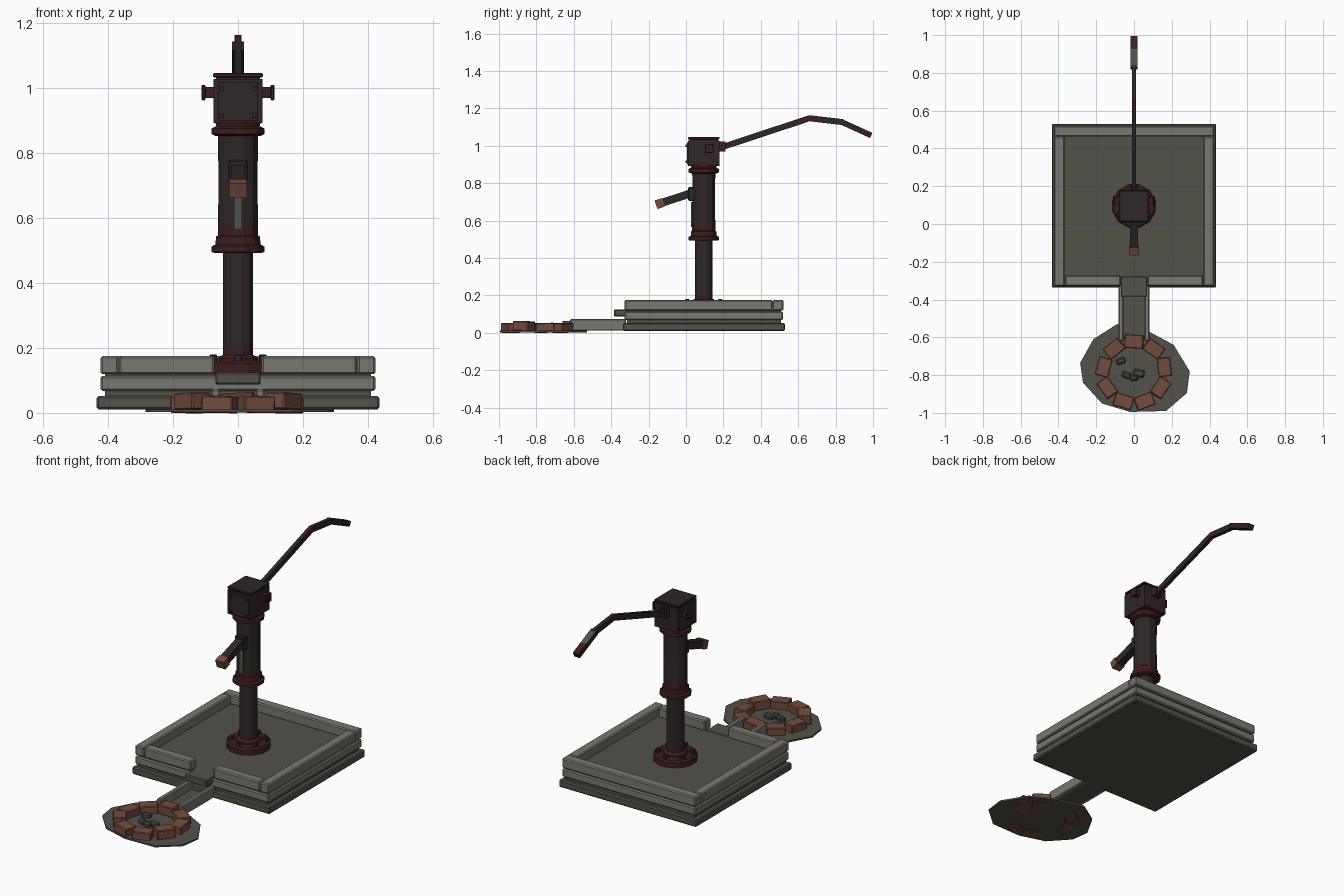
import bpy, bmesh, math, random
from mathutils import Matrix, Vector

random.seed(4)
cube = bpy.data.objects.get("Cube")
if cube:
    bpy.data.objects.remove(cube, do_unlink=True)


def material(name, r, g, b):
    m = bpy.data.materials.new(name)
    m.use_nodes = True
    m.diffuse_color = (r, g, b, 1)
    bsdf = next(n for n in m.node_tree.nodes if n.type == 'BSDF_PRINCIPLED')
    bsdf.inputs["Base Color"].default_value = (r, g, b, 1)
    return m


IRON = material("dark iron", .028, .020, .021)
RUST = material("dark rust", .048, .013, .013)
BRICK = material("brick brown", .17, .072, .047)
STONE = material("light stone", .19, .185, .16)
SLAB = material("dark stone", .085, .083, .066)
ROCK = material("grey rock", .06, .06, .052)
CY = 0.095  # y of the pump axis


def finish(bm, name, mats, rule=None, bevel=0):
    bmesh.ops.recalc_face_normals(bm, faces=bm.faces)
    mesh = bpy.data.meshes.new(name)
    if rule:
        for f in bm.faces:
            f.material_index = rule(f)
    bm.to_mesh(mesh)
    bm.free()
    for m in mats:
        mesh.materials.append(m)
    ob = bpy.data.objects.new(name, mesh)
    bpy.context.collection.objects.link(ob)
    if bevel:
        mod = ob.modifiers.new("Bevel", 'BEVEL')
        mod.width, mod.segments = bevel, 1
    return ob


def box(name, x, y, z, mat, bevel=0, turn=None):
    """Box from (min, max) ranges, optionally turned about its centre."""
    bm = bmesh.new()
    mid = Vector([sum(r) / 2 for r in (x, y, z)])
    size = [r[1] - r[0] for r in (x, y, z)]
    m = Matrix.Translation(mid) @ (turn or Matrix()) @ Matrix.Diagonal((*size, 1))
    bmesh.ops.create_cube(bm, size=1, matrix=m)
    return finish(bm, name, [mat], bevel=bevel)


def lathe(name, profile, mats, sides=12, rule=None):
    """Stack of rings (radius, z) about the pump axis."""
    bm = bmesh.new()
    rings = []
    for r, z in profile:
        angles = [math.tau * (i + .5) / sides for i in range(sides)]
        rings.append([bm.verts.new((r * math.cos(a), CY + r * math.sin(a), z)) for a in angles])
    for lo, hi in zip(rings, rings[1:]):
        for i in range(sides):
            j = (i + 1) % sides
            bm.faces.new((lo[i], lo[j], hi[j], hi[i]))
    bm.faces.new(rings[0])
    bm.faces.new(rings[-1])
    return finish(bm, name, mats, rule)


def bar(name, path, thick, width, mats, rule=None):
    """Bent bar following (y, z) points in the side plane."""
    bm = bmesh.new()
    pts = [Vector(p) for p in path]
    rings = []
    for i, p in enumerate(pts):
        d = (pts[min(i + 1, len(pts) - 1)] - pts[max(i - 1, 0)]).normalized()
        n = Vector((-d.y, d.x)) * thick / 2
        w = width / 2
        rings.append([bm.verts.new((sx * w, p.x + s * n.x, p.y + s * n.y))
                      for sx, s in ((-1, -1), (1, -1), (1, 1), (-1, 1))])
    for a, b in zip(rings, rings[1:]):
        for i in range(4):
            j = (i + 1) % 4
            bm.faces.new((a[i], a[j], b[j], b[i]))
    bm.faces.new(rings[0])
    bm.faces.new(rings[-1])
    return finish(bm, name, mats, rule)


# Stone platform: footing, core, courses and floor
box("platform_footing", (-.435, .435), (-.337, .53), (.01, .052), SLAB, .006)
box("platform_core", (-.41, .41), (-.315, .507), (.05, .119), SLAB)
box("platform_course", (-.423, .423), (-.328, .518), (.068, .114), STONE, .006)
box("platform_floor", (-.40, .40), (-.30, .49), (.117, .122), SLAB)

# Raised rim with a gap at the front for the drain
rim_z = (.119, .175)
box("rim_back", (-.423, .423), (.463, .52), rim_z, STONE, .006)
for side, s in (("left", 1), ("right", -1)):
    box("rim_" + side, sorted((s * .368, s * .423)), (-.328, .462), rim_z, STONE, .006)
    box("rim_front_" + side, sorted((s * .072, s * .366)), (-.328, -.272), rim_z, STONE, .006)

# Drain lip and channel
box("drain_lip", (-.07, .07), (-.385, -.275), (.087, .125), SLAB, .005)
box("channel_floor", (-.075, .075), (-.61, -.31), (.012, .025), SLAB)
for side, s in (("left", 1), ("right", -1)):
    box("channel_wall_" + side, sorted((s * .055, s * .082)), (-.62, -.32), (.011, .073), STONE, .005)

# Irregular ground slab under the basin
outline = [(-.09, -.53), (.08, -.57), (.21, -.64), (.295, -.78), (.28, -.895), (.17, -.99),
           (-.02, -.995), (-.17, -.95), (-.27, -.84), (-.285, -.735), (-.215, -.61)]
bm = bmesh.new()
base = bm.faces.new([bm.verts.new((x, y, .002)) for x, y in outline])
top = bmesh.ops.extrude_face_region(bm, geom=[base])
bmesh.ops.translate(bm, vec=(0, 0, .009), verts=[v for v in top["geom"] if isinstance(v, bmesh.types.BMVert)])
finish(bm, "basin_slab", [SLAB])

# Ring of bricks
for i in range(9):
    a = math.radians(90 + 40 * i)
    x, y = .163 * math.cos(a), -.785 + .163 * math.sin(a)
    tilt = Matrix.Rotation(a + random.uniform(-.12, .12), 4, 'Z') @ Matrix.Rotation(random.uniform(-.05, .05), 4, 'X')
    low = 0 if i % 3 else .01
    box(f"basin_brick_{i + 1}", (x - .036, x + .036), (y - .05, y + .05), (low, low + .052), BRICK, .004, tilt)

# Small stones in the basin
for i, (x, y, s) in enumerate([(-.07, -.725, .05), (-.04, -.80, .05), (.025, -.79, .06), (.0, -.815, .045)]):
    box(f"basin_stone_{i + 1}", (x - s / 2, x + s / 2), (y - s / 3, y + s / 3), (.005, .035), ROCK, .008,
        Matrix.Rotation(random.uniform(-.6, .6), 4, 'Z'))

# Foot flange with bolts
lathe("foot_flange", [(.117, .12), (.117, .152), (.108, .16)], [RUST])
lathe("foot_collar", [(.065, .155), (.065, .168), (.05, .178)], [RUST])
for i in range(6):
    a = math.tau * (i + .5) / 6
    x, y = .088 * math.cos(a), CY + .088 * math.sin(a)
    box(f"foot_bolt_{i + 1}", (x - .012, x + .012), (y - .012, y + .012), (.155, .18), IRON, .003)

# Column, with rust near the foot and the joints
lathe("lower_column", [(.048, .15), (.048, .2), (.048, .5)], [IRON, RUST],
      rule=lambda f: int(f.calc_center_median().z < .2))
lathe("middle_flange", [(.075, .492), (.084, .496), (.084, .512), (.072, .518), (.07, .542), (.06, .55)], [RUST])
lathe("upper_column", [(.064, .53), (.064, .575), (.062, .7), (.064, .86)], [IRON, RUST],
      rule=lambda f: int(f.calc_center_median().z < .575))
lathe("upper_flange", [(.07, .852), (.084, .858), (.084, .876), (.07, .882)], [RUST])
lathe("head_neck", [(.068, .878), (.074, .9)], [RUST])

# Pump head, lid and face bolts
bm = bmesh.new()
bmesh.ops.create_cube(bm, size=1, matrix=Matrix.Translation((0, CY, .96)) @ Matrix.Diagonal((.15, .168, .136, 1)))
bmesh.ops.bisect_plane(bm, geom=bm.verts[:] + bm.edges[:] + bm.faces[:], plane_co=(0, 0, .905), plane_no=(0, 0, 1))
finish(bm, "pump_head", [IRON, RUST], lambda f: int(f.calc_center_median().z < .905))
box("head_lid_seat", (-.068, .068), (CY - .075, CY + .075), (1.025, 1.034), RUST)
box("head_lid", (-.077, .077), (CY - .083, CY + .083), (1.033, 1.046), IRON, .003)
box("head_face_plate", (-.062, .062), (.005, .013), (.90, 1.018), IRON)
for i, (x, z) in enumerate([(-.05, .915), (.05, .915), (-.05, 1.0), (.05, 1.0)]):
    box(f"head_bolt_{i + 1}", (x - .007, x + .007), (-.002, .01), (z - .007, z + .007), RUST)

# Side pivots
for side, s in (("left", 1), ("right", -1)):
    box("pivot_" + side, sorted((s * .07, s * .102)), (.108, .142), (.97, 1.004), RUST)
    box("pivot_cap_" + side, sorted((s * .1, s * .112)), (.102, .148), (.962, 1.01), RUST, .003)

# Handle bracket, arm and grip
for side, s in (("left", 1), ("right", -1)):
    box("handle_bracket_" + side, sorted((s * .012, s * .022)), (.17, .212), (.97, 1.022), RUST)
bar("handle_arm", [(.17, .985), (.60, 1.127), (.66, 1.147), (.71, 1.141), (.84, 1.126)], .032, .022, [IRON, RUST],
    lambda f: int(.6 < f.calc_center_median().y < .71))
bar("handle_grip", [(.825, 1.13), (.92, 1.087), (.99, 1.055)], .03, .036, [IRON, RUST, SLAB],
    lambda f: 1 if f.calc_center_median().y > .92 else 2 if f.normal.z > .7 else 0)

# Spout with its mount and outlet
box("spout_mount", (-.03, .03), (.012, .05), (.705, .778), IRON, .004)
bar("spout", [(.04, .75), (-.135, .693)], .042, .044, [IRON])
bar("spout_outlet", [(-.12, .698), (-.16, .684)], .048, .054, [BRICK])

# Worn strip below the spout
box("worn_strip", (-.013, .013), (.028, .036), (.565, .70), SLAB)
